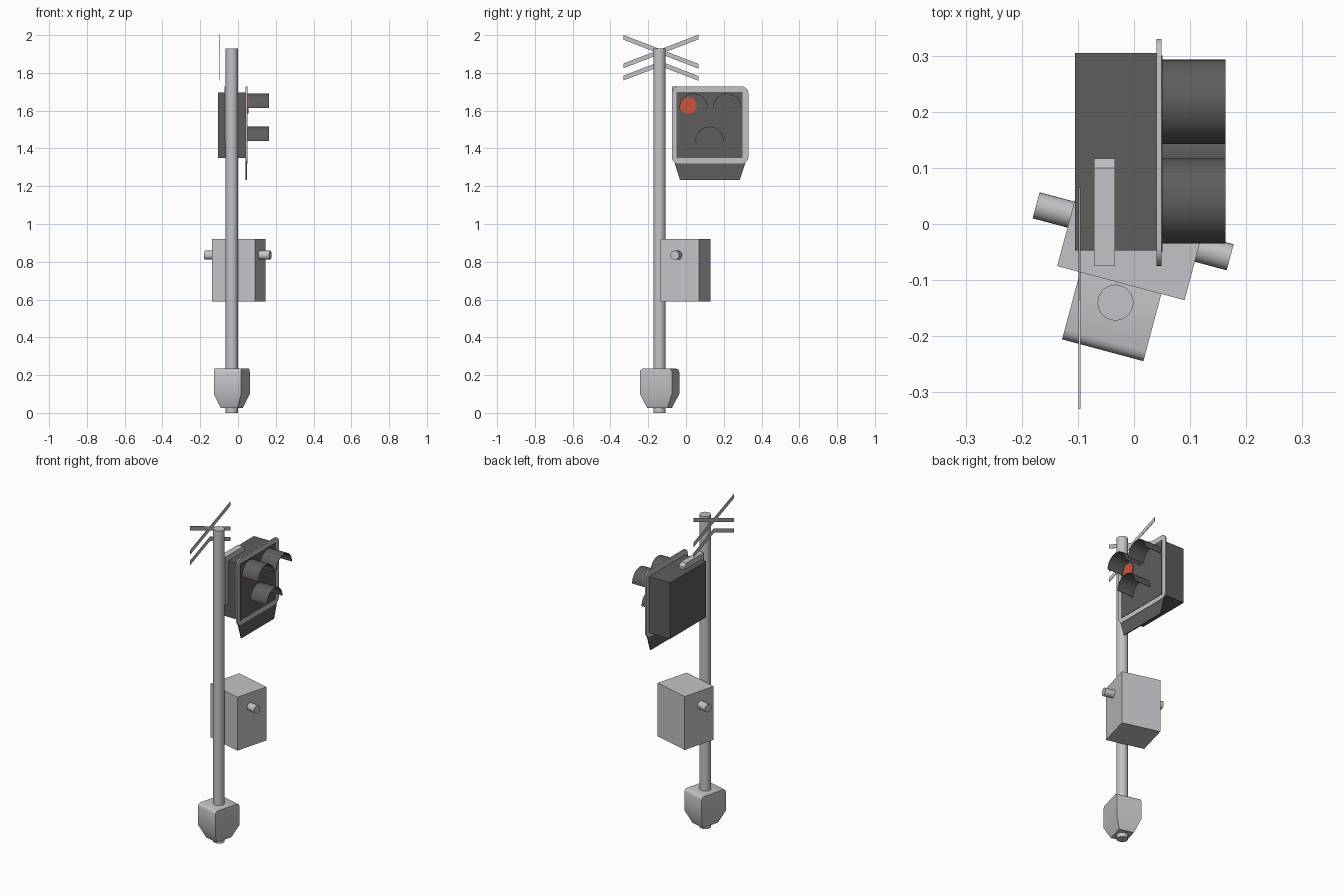
import bpy, bmesh, math
from mathutils import Matrix, Vector

if "Cube" in bpy.data.objects:
    bpy.data.objects.remove(bpy.data.objects["Cube"])


def material(name, rgb):
    m = bpy.data.materials.new(name)
    m.diffuse_color = (*rgb, 1)
    m.use_nodes = True
    m.node_tree.nodes["Principled BSDF"].inputs["Base Color"].default_value = m.diffuse_color
    return m


STEEL = material("light grey steel", (0.55, 0.55, 0.58))
DARK = material("dark grey", (0.11, 0.11, 0.11))
RED = material("red lens", (0.62, 0.09, 0.045))
PX, PY = -0.033, -0.14          # pole axis
TURN = Matrix.Rotation(math.radians(-15), 4, 'Z')


def finish(name, bm, mat, smooth=False):
    bmesh.ops.recalc_face_normals(bm, faces=bm.faces[:])
    me = bpy.data.meshes.new(name)
    bm.to_mesh(me)
    bm.free()
    ob = bpy.data.objects.new(name, me)
    bpy.context.collection.objects.link(ob)
    me.materials.append(mat)
    if smooth:
        bpy.context.view_layer.objects.active = ob
        ob.select_set(True)
        bpy.ops.object.shade_smooth_by_angle(angle=math.radians(35))
        ob.select_set(False)
    return ob


def box(name, size, matrix, mat):
    bm = bmesh.new()
    bmesh.ops.create_cube(bm, size=1, matrix=matrix @ Matrix.Diagonal((*size, 1)))
    return finish(name, bm, mat)


def cylinder(name, r, depth, matrix, mat, n=24):
    bm = bmesh.new()
    bmesh.ops.create_cone(bm, cap_ends=True, segments=n, radius1=r, radius2=r,
                          depth=depth, matrix=matrix)
    return finish(name, bm, mat, True)


def plate(name, outline, x0, x1, mat, smooth=False):
    """Extrude a (y, z) outline along x."""
    bm = bmesh.new()
    face = bm.faces.new([bm.verts.new((x0, y, z)) for y, z in outline])
    ext = bmesh.ops.extrude_face_region(bm, geom=[face])["geom"]
    bmesh.ops.translate(bm, vec=(x1 - x0, 0, 0),
                        verts=[v for v in ext if isinstance(v, bmesh.types.BMVert)])
    return finish(name, bm, mat, smooth)


def rounded(y0, y1, z0, z1, r, n=6):
    pts = []
    for cy, cz, a in ((y1 - r, z1 - r, 0), (y0 + r, z1 - r, 90),
                      (y0 + r, z0 + r, 180), (y1 - r, z0 + r, 270)):
        for i in range(n + 1):
            t = math.radians(a + 90 * i / n)
            pts.append((cy + r * math.cos(t), cz + r * math.sin(t)))
    return pts


ALONG_X = Matrix.Rotation(math.radians(90), 4, 'Y')

# Pole
cylinder("pole", 0.032, 1.93, Matrix.Translation((PX, PY, 0.965)), STEEL, 32)

# Pole base: tapered foot, straight sides, rounded front and back top edges
bm = bmesh.new()
rings = []
for z, hx, hy in ((0.025, 0.045, 0.055), (0.1, 0.075, 0.088), (0.217, 0.075, 0.088),
                  (0.226, 0.075, 0.085), (0.232, 0.075, 0.079), (0.235, 0.075, 0.07)):
    rings.append([bm.verts.new((sx * hx, sy * hy, z))
                  for sx, sy in ((-1, -1), (1, -1), (1, 1), (-1, 1))])
for a, b in zip(rings, rings[1:]):
    for i in range(4):
        j = (i + 1) % 4
        bm.faces.new((a[i], a[j], b[j], b[i]))
bm.faces.new(rings[0])
bm.faces.new(rings[-1])
bm.transform(Matrix.Translation((PX, PY, 0)) @ TURN)
finish("pole_base", bm, STEEL, True)

# Control cabinet with a round stub through both sides
box("cabinet", (0.235, 0.212, 0.33), Matrix.Translation((0.004, -0.003, 0.755)) @ TURN, STEEL)
cylinder("cabinet_stubs", 0.024, 0.358,
         Matrix.Translation((-0.0015, -0.013, 0.835)) @ TURN @ ALONG_X, STEEL)

# Signal housing, backing plate, dark face panel and lower flap
box("signal_housing", (0.147, 0.352, 0.346), Matrix.Translation((-0.0315, 0.129, 1.522)), DARK)
plate("backing_plate", rounded(-0.075, 0.33, 1.32, 1.728, 0.035), 0.04, 0.049, STEEL, True)
plate("face_panel", [(-0.05, 1.349), (0.3, 1.349), (0.3, 1.698), (-0.05, 1.698)],
      0.047, 0.051, DARK)
plate("lower_flap", [(-0.032, 1.233), (0.285, 1.233), (0.318, 1.335), (-0.064, 1.335)],
      0.041, 0.047, DARK)

# Half-round visors over the lamps
for name, cy, cz in (("visor_left", 0.041, 1.615), ("visor_right", 0.218, 1.615),
                     ("visor_lower", 0.125, 1.44)):
    arc = [(r * math.cos(math.pi * i / 16), r * math.sin(math.pi * i / 16))
           for r, steps in ((0.0755, range(17)), (0.073, range(16, -1, -1))) for i in steps]
    plate(name, [(cy + y, cz + z) for y, z in arc], 0.048, 0.163, DARK, True)

# Red lamp
cylinder("red_lamp", 0.044, 0.008, Matrix.Translation((0.052, 0.012, 1.628)) @ ALONG_X, RED, 32)

# Mounting strap over the top and down the pole side of the housing
plate("mounting_strap", [(-0.075, 1.43), (-0.047, 1.43), (-0.047, 1.695), (0.117, 1.695),
                         (0.117, 1.71), (0.1, 1.728), (-0.075, 1.728)], -0.071, -0.034, STEEL)

# Crossed sign arms: two full bars and two half bars below
SLOPE = 0.15 / 0.39


def arm(name, y0, y1, z_mid, sign):
    h = 0.0125
    ends = [(y, z_mid + sign * SLOPE * (y + 0.135)) for y in (y0, y1)]
    (a, za), (b, zb) = ends
    plate(name, [(a, za - h), (b, zb - h), (b, zb + h), (a, za + h)], -0.0985, -0.0955, STEEL)


arm("cross_arm_falling", -0.33, 0.065, 1.9125, -1)
arm("cross_arm_rising", -0.33, 0.065, 1.9125, 1)
arm("half_arm_front", -0.33, -0.135, 1.848, 1)
arm("half_arm_back", -0.135, 0.065, 1.848, -1)
